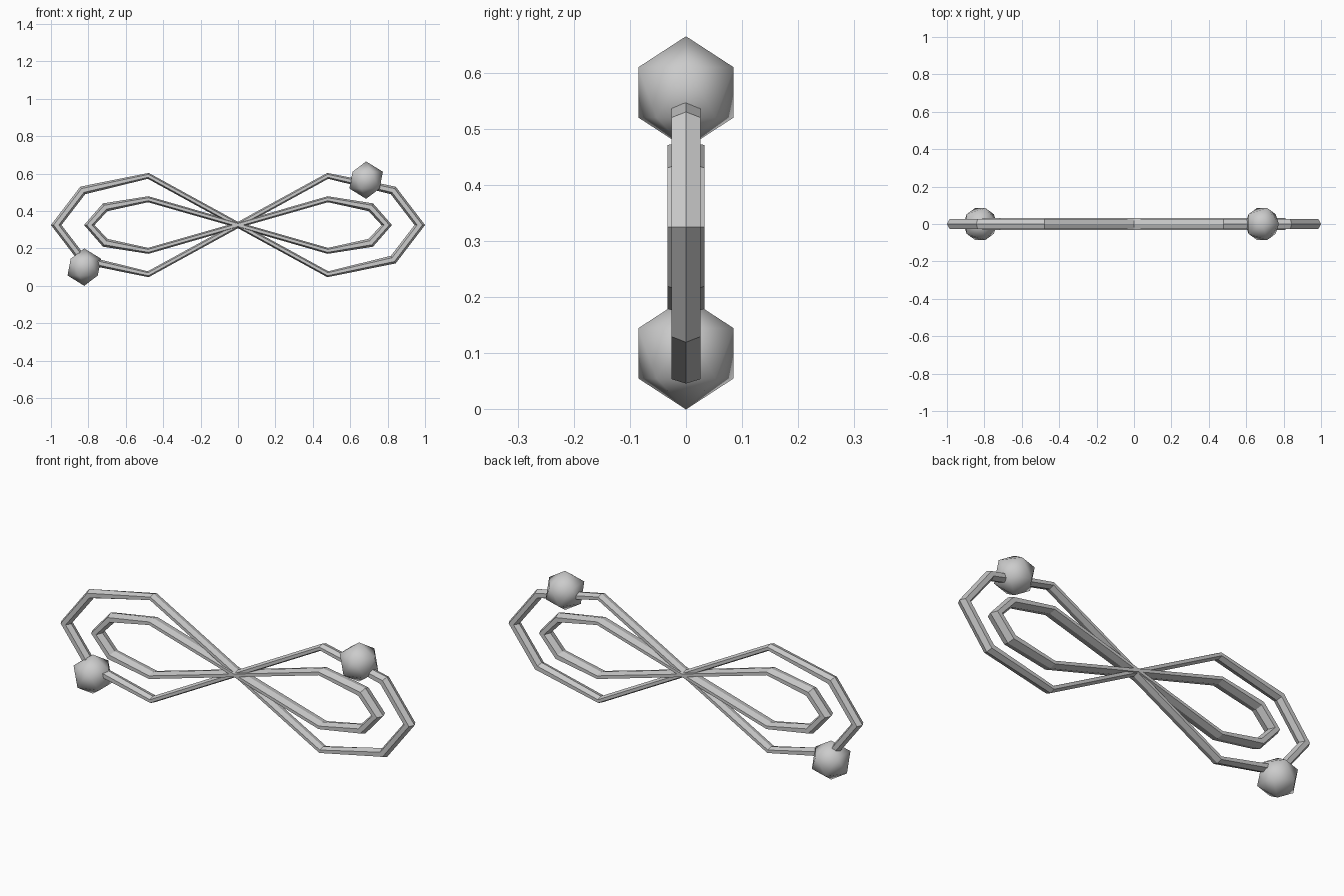
import bpy, bmesh
from math import cos, sin, pi
from mathutils import Vector

if "Cube" in bpy.data.objects:
    bpy.data.objects.remove(bpy.data.objects["Cube"])

MID_Z = 0.325
SIDES = 6


def figure_eight_tube(name, lobe, half_widths, depth):
    """Closed six-sided tube; lobe = (x, z) from the crossing to the far tip."""
    arc = list(zip(lobe, half_widths))
    under = [((x, -z), w) for (x, z), w in reversed(arc[1:-1])]
    right = arc + under
    left = [((-x, z), w) for (x, z), w in right]
    path = right + left          # runs straight through the crossing
    bm = bmesh.new()
    rings = []
    for i, ((x, z), w) in enumerate(path):
        here = Vector((x, z))
        before = (here - Vector(path[i - 1][0])).normalized()
        after = (Vector(path[(i + 1) % len(path)][0]) - here).normalized()
        t = (before + after).normalized()
        n = Vector((-t.y, t.x))  # in-plane direction across the tube
        ring = []
        for k in range(SIDES):
            a = 2 * pi * k / SIDES
            c = here + n * (w * cos(a))
            y = depth * sin(a) / sin(pi / 3)
            ring.append(bm.verts.new((c.x, y, c.y + MID_Z)))
        rings.append(ring)
    for i, r in enumerate(rings):
        s = rings[(i + 1) % len(rings)]
        for k in range(SIDES):
            j = (k + 1) % SIDES
            bm.faces.new((r[k], r[j], s[j], s[k]))
    bmesh.ops.recalc_face_normals(bm, faces=bm.faces)
    me = bpy.data.meshes.new(name)
    bm.to_mesh(me)
    bm.free()
    ob = bpy.data.objects.new(name, me)
    bpy.context.collection.objects.link(ob)
    return ob


def ball(name, x, z):
    bpy.ops.mesh.primitive_ico_sphere_add(subdivisions=1, radius=0.1,
                                          location=(x, 0, z))
    ob = bpy.context.object
    ob.name = name
    bpy.ops.object.shade_smooth()


widths = (0.015, 0.016, 0.024, 0.028)

# Two nested figure-eight loops
figure_eight_tube("outer_loop",
                  [(0, 0), (0.48, 0.263), (0.83, 0.185), (0.972, 0)],
                  widths, 0.026)
figure_eight_tube("inner_loop",
                  [(0, 0), (0.48, 0.138), (0.71, 0.095), (0.795, 0)],
                  widths, 0.033)

# Faceted balls threaded on the outer loop
ball("upper_ball", 0.685, 0.565)
ball("lower_ball", -0.822, 0.1)
